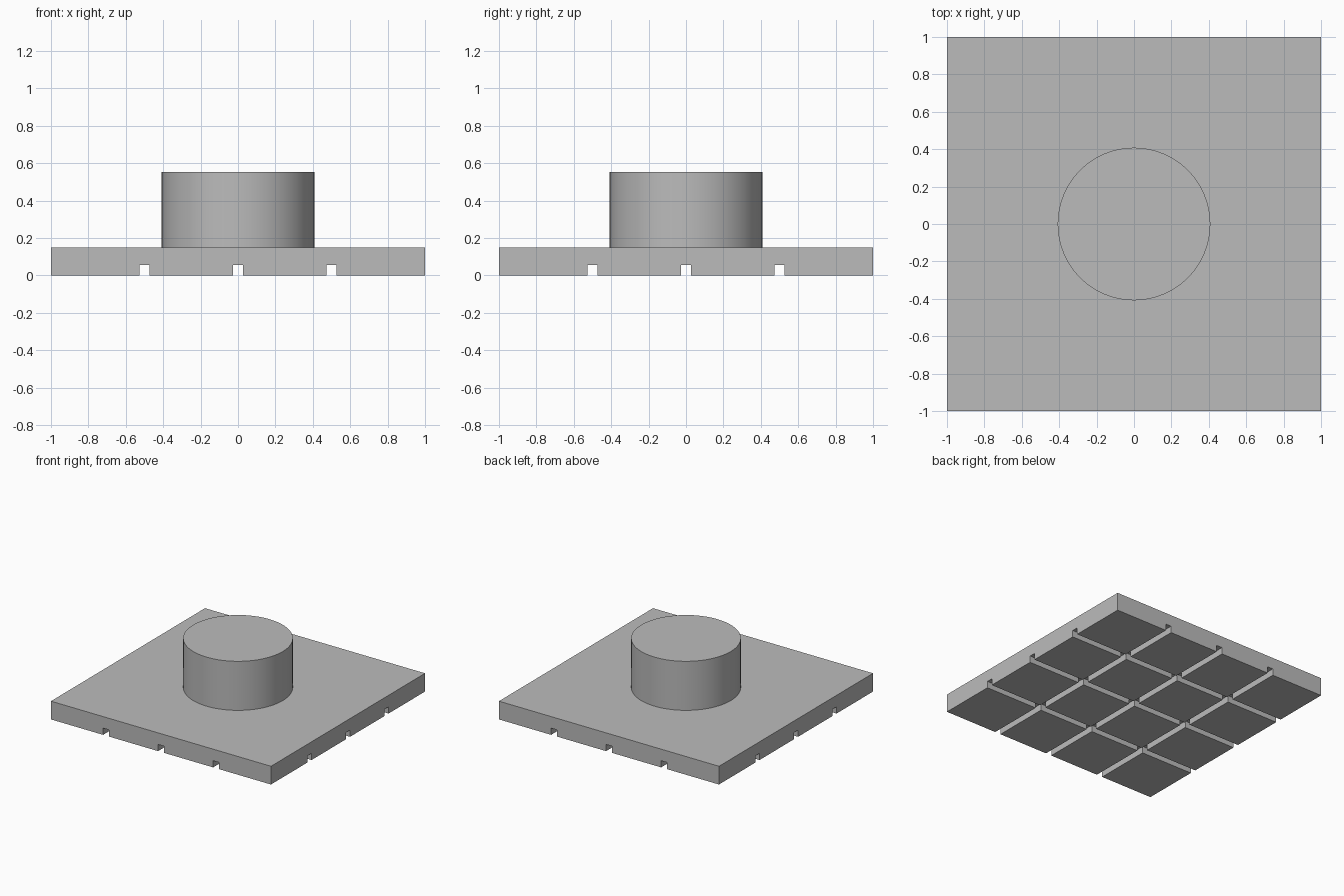
import bpy
import bmesh
from math import radians

cube = bpy.data.objects.get("Cube")
if cube:
    bpy.data.objects.remove(cube, do_unlink=True)

HALF = 1.0
PLATE_TOP = 0.15
GROOVE_HALF = 0.026
GROOVE_DEPTH = 0.055
GROOVE_CENTRES = (-0.5, 0.0, 0.5)
DRUM_RADIUS = 0.408
DRUM_TOP = 0.553

# Single plain grey
grey = bpy.data.materials.new("plain_grey")
grey.use_nodes = True
colour = (0.5, 0.5, 0.5, 1.0)
grey.diffuse_color = colour
grey.node_tree.nodes["Principled BSDF"].inputs["Base Color"].default_value = colour


def add_object(name, bm):
    mesh = bpy.data.meshes.new(name)
    bmesh.ops.recalc_face_normals(bm, faces=bm.faces[:])
    bm.to_mesh(mesh)
    bm.free()
    mesh.materials.append(grey)
    obj = bpy.data.objects.new(name, mesh)
    bpy.context.collection.objects.link(obj)
    return obj


# Base plate: a sheet split along the grooves, raised to a slab
stops = [-HALF]
for c in GROOVE_CENTRES:
    stops += [c - GROOVE_HALF, c + GROOVE_HALF]
stops.append(HALF)

bm = bmesh.new()
grid = [[bm.verts.new((x, y, GROOVE_DEPTH)) for y in stops] for x in stops]
pads, sheet = [], []
for i in range(len(stops) - 1):
    for j in range(len(stops) - 1):
        face = bm.faces.new((grid[i][j], grid[i][j + 1],
                             grid[i + 1][j + 1], grid[i + 1][j]))
        sheet.append(face)
        if i % 2 == 0 and j % 2 == 0:
            pads.append(face)

raised = bmesh.ops.extrude_face_region(bm, geom=sheet, use_keep_orig=True)
for v in raised["geom"]:
    if isinstance(v, bmesh.types.BMVert):
        v.co.z = PLATE_TOP

# Square pads under the plate, leaving the crossing grooves open
for face in bmesh.ops.extrude_discrete_faces(bm, faces=pads)["faces"]:
    for v in face.verts:
        v.co.z = 0.0

bmesh.ops.recalc_face_normals(bm, faces=bm.faces[:])
bmesh.ops.dissolve_limit(bm, angle_limit=radians(1),
                         verts=bm.verts[:], edges=bm.edges[:])
add_object("base_plate", bm)

# Round drum in the middle
bm = bmesh.new()
bmesh.ops.create_cone(bm, cap_ends=True, segments=96, radius1=DRUM_RADIUS,
                      radius2=DRUM_RADIUS, depth=DRUM_TOP - PLATE_TOP)
bmesh.ops.translate(bm, verts=bm.verts[:],
                    vec=(0, 0, (DRUM_TOP + PLATE_TOP) / 2))
drum = add_object("centre_drum", bm)

bpy.ops.object.select_all(action="DESELECT")
drum.select_set(True)
bpy.context.view_layer.objects.active = drum
bpy.ops.object.shade_smooth_by_angle(angle=radians(30))
